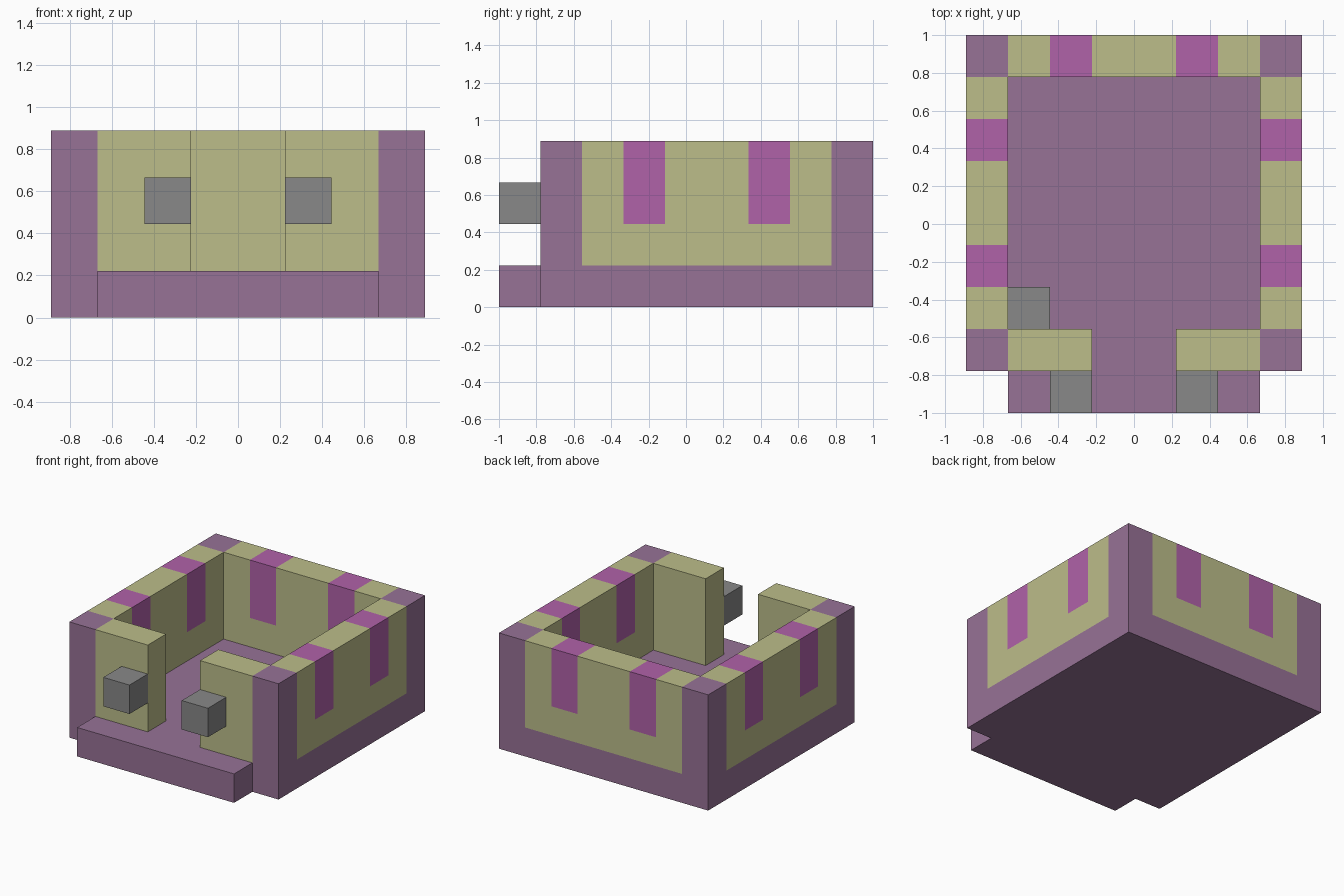
import bpy, bmesh, math
from mathutils import Vector

cube = bpy.data.objects.get("Cube")
if cube:
    bpy.data.objects.remove(cube)

U = 2 / 9                      # edge of one building block
ORIGIN = Vector((-4, -4.5, 0))  # block grid: 8 wide, 9 deep, 4 high


def material(name, color):
    m = bpy.data.materials.new(name)
    m.use_nodes = True
    m.diffuse_color = (*color, 1)
    m.node_tree.nodes["Principled BSDF"].inputs["Base Color"].default_value = (*color, 1)
    return m


plum = material("dusty_plum", (0.309, 0.168, 0.305))
straw = material("straw", (0.503, 0.509, 0.254))
magenta = material("magenta_glass", (0.434, 0.122, 0.397))
grey = material("grey", (0.246, 0.246, 0.246))


def box(x, y, z):
    """Grid cells in half-open ranges along each axis."""
    return {(i, j, k) for i in range(*x) for j in range(*y) for k in range(*z)}


def mirrored(cells):
    return cells | {(7 - i, j, k) for i, j, k in cells}


# Parts as groups of blocks
foundation = box((0, 8), (1, 9), (0, 1))
porch = box((1, 7), (0, 1), (0, 1))
corner_posts = mirrored(box((0, 1), (1, 2), (1, 4)) | box((0, 1), (8, 9), (1, 4)))
windows = mirrored(box((0, 1), (3, 4), (2, 4)) | box((0, 1), (6, 7), (2, 4))
                   | box((2, 3), (8, 9), (2, 4)))
side_walls = mirrored(box((0, 1), (2, 8), (1, 4))) - windows
back_wall = box((1, 7), (8, 9), (1, 4)) - windows
front_walls = mirrored(box((1, 3), (1, 2), (1, 4)))
lamps = mirrored(box((2, 3), (0, 1), (2, 3)))
inner_block = box((1, 2), (2, 3), (1, 2))

parts = [
    ("foundation", foundation, plum),
    ("porch", porch, plum),
    ("corner_posts", corner_posts, plum),
    ("side_walls", side_walls, straw),
    ("back_wall", back_wall, straw),
    ("front_walls", front_walls, straw),
    ("windows", windows, magenta),
    ("door_lamps", lamps, grey),
    ("inner_block", inner_block, grey),
]
filled = set().union(*(cells for _, cells, _ in parts))


def build(name, cells, mat):
    """Skin the blocks, leaving out faces buried against a neighbour."""
    bm = bmesh.new()
    for cell in sorted(cells):
        for axis in range(3):
            for side in (-1, 1):
                n = Vector((0, 0, 0))
                n[axis] = side
                if tuple(int(c + d) for c, d in zip(cell, n)) in filled:
                    continue
                a = Vector((0, 0, 0))
                a[(axis + 1) % 3] = 0.5
                b = n.cross(a)
                mid = ORIGIN + Vector(cell) + Vector((0.5, 0.5, 0.5)) + n / 2
                bm.faces.new([bm.verts.new((mid + p) * U)
                              for p in (-a - b, a - b, a + b, b - a)])
    bmesh.ops.remove_doubles(bm, verts=bm.verts, dist=0.001)
    bmesh.ops.dissolve_limit(bm, angle_limit=math.radians(1),
                             verts=bm.verts, edges=bm.edges)
    mesh = bpy.data.meshes.new(name)
    bm.to_mesh(mesh)
    bm.free()
    mesh.materials.append(mat)
    bpy.context.collection.objects.link(bpy.data.objects.new(name, mesh))


for part in parts:
    build(*part)
